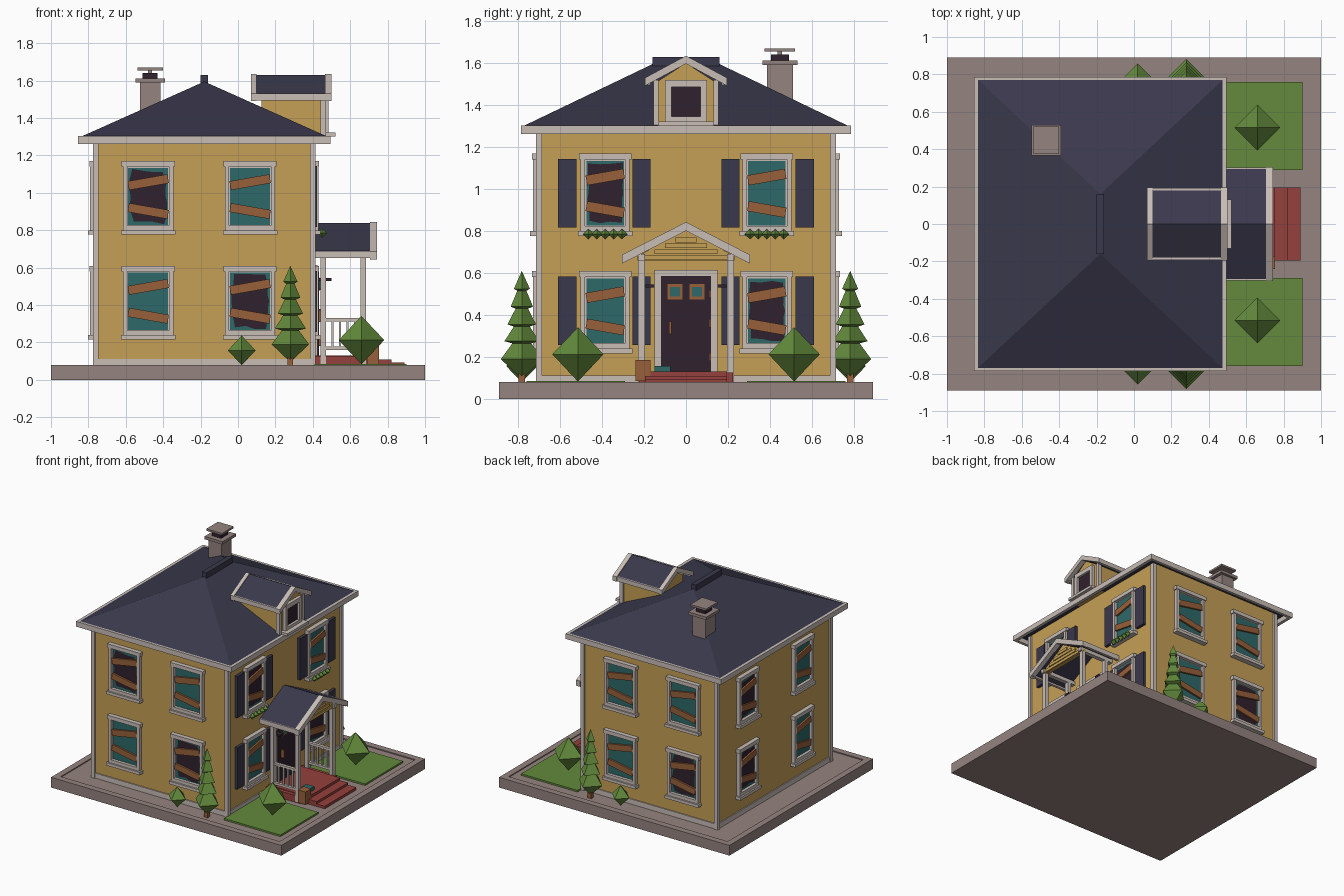
import bpy, bmesh, math, random
from mathutils import Matrix, Vector

if "Cube" in bpy.data.objects:
    bpy.data.objects.remove(bpy.data.objects["Cube"])

random.seed(4)
COL = {
    "mustard_wall": (0.56, 0.345, 0.092), "cream_trim": (0.58, 0.51, 0.47),
    "navy_slate": (0.042, 0.040, 0.072), "stone": (0.30, 0.228, 0.213),
    "leaf_green": (0.125, 0.255, 0.046), "brick_red": (0.30, 0.052, 0.045),
    "teal_glass": (0.027, 0.138, 0.138), "dark_plum": (0.030, 0.015, 0.026),
    "plank_brown": (0.31, 0.115, 0.042)}
MAT = {}
for n, c in COL.items():
    MAT[n] = bpy.data.materials.new(n)
    MAT[n].diffuse_color = (*c, 1)
WALL, TRIM, ROOF, STONE, LEAF, BRICK, GLASS, DARK, WOOD = COL
I = Matrix()


def finish(name, bm, mat, M=I):
    bmesh.ops.recalc_face_normals(bm, faces=bm.faces)
    me = bpy.data.meshes.new(name)
    bm.to_mesh(me)
    bm.free()
    me.transform(M)
    me.materials.append(MAT[mat])
    ob = bpy.data.objects.new(name, me)
    bpy.context.collection.objects.link(ob)
    return ob


def box(name, x0, x1, y0, y1, z0, z1, mat, M=I):
    bm = bmesh.new()
    bmesh.ops.create_cube(bm, size=1)
    for v in bm.verts:
        v.co = Vector(((x0 + x1) / 2 + v.co.x * (x1 - x0), (y0 + y1) / 2 + v.co.y * (y1 - y0),
                       (z0 + z1) / 2 + v.co.z * (z1 - z0)))
    return finish(name, bm, mat, M)


def prism(name, pts, a0, a1, mat, M=I):
    """Profile in (y, z), extruded along x."""
    bm = bmesh.new()
    f = bm.faces.new([bm.verts.new((a0, y, z)) for y, z in pts])
    ext = bmesh.ops.extrude_face_region(bm, geom=[f])["geom"]
    bmesh.ops.translate(bm, vec=(a1 - a0, 0, 0), verts=[e for e in ext if isinstance(e, bmesh.types.BMVert)])
    return finish(name, bm, mat, M)


def chevron(name, half, eave, apex, t, x0, x1, mat):
    prism(name, [(-half, eave), (0, apex), (half, eave), (half, eave - t), (0, apex - t), (-half, eave - t)],
          x0, x1, mat)


def spindle(name, x, y, rings, mat):
    """Four-sided turned shape with corners on the axes, from (radius, z) rings."""
    bm = bmesh.new()
    loops = [[bm.verts.new((x + r * math.cos(k * math.pi / 2), y + r * math.sin(k * math.pi / 2), z))
              for k in range(4)] for r, z in rings]
    for a, b in zip(loops, loops[1:]):
        for k in range(4):
            bm.faces.new((a[k], a[(k + 1) % 4], b[(k + 1) % 4], b[k]))
    bmesh.ops.remove_doubles(bm, verts=bm.verts, dist=1e-5)
    finish(name, bm, mat)


# Ground slab with shallow recess, and lawns
slab = box("slab", -1, 1, -.89, .89, 0, .08, STONE)
bm = bmesh.new()
bm.from_mesh(slab.data)
top = max(bm.faces, key=lambda f: f.calc_center_median().z)
bmesh.ops.inset_region(bm, faces=[top], thickness=.07)
low = bmesh.ops.extrude_face_region(bm, geom=[top])["geom"]
bmesh.ops.delete(bm, geom=[top], context="FACES_ONLY")
bmesh.ops.translate(bm, vec=(0, 0, -.008), verts=[e for e in low if isinstance(e, bmesh.types.BMVert)])
bm.to_mesh(slab.data)
bm.free()
for s in (-1, 1):
    y0, y1 = sorted((s * .29, s * .76))
    box("lawn", .41, .90, y0, y1, .06, .085, LEAF)

# House body, base board and corner boards
box("house_wall", -.76, .40, -.70, .70, .06, 1.30, WALL)
box("base_board", -.768, .408, -.708, .708, .06, .112, TRIM)
for cx in (-.76, .40):
    for cy in (-.70, .70):
        box("corner_board", cx - .015, cx + .015, cy - .015, cy + .015, .06, 1.29, TRIM)

# Hip roof, ridge cap and fascia ring
bm = bmesh.new()
e = [bm.verts.new((x, y, 1.30)) for x, y in ((-.84, -.775), (.48, -.775), (.48, .775), (-.84, .775))]
r = [bm.verts.new((-.18, y, 1.595)) for y in (-.16, .16)]
for f in ((e[0], e[1], r[0]), (e[1], e[2], r[1], r[0]), (e[2], e[3], r[1]), (e[3], e[0], r[0], r[1]), e[::-1]):
    bm.faces.new(f)
finish("hip_roof", bm, ROOF)
box("ridge_cap", -.20, -.16, -.16, .16, 1.57, 1.63, ROOF)
for s in (-1, 1):
    y0, y1 = sorted((s * .765, s * .787))
    box("eave_fascia", -.85, .495, y0, y1, 1.262, 1.303, TRIM)
    x0, x1 = sorted((-.18 + s * .65, -.18 + s * .675))
    box("eave_fascia_end", x0, x1, -.787, .787, 1.262, 1.303, TRIM)

# Chimney with cap, flue and rain plate
box("chimney", -.525, -.415, .385, .51, 1.35, 1.60, STONE)
box("chimney_cap", -.547, -.39, .365, .53, 1.59, 1.612, STONE)
box("flue", -.51, -.43, .405, .49, 1.61, 1.64, DARK)
box("flue_neck", -.48, -.46, .437, .457, 1.64, 1.66, STONE)
box("rain_plate", -.538, -.402, .375, .52, 1.655, 1.67, STONE)

# Dormer
prism("dormer_wall", [(-.14, 1.30), (-.14, 1.51), (0, 1.60), (.14, 1.51), (.14, 1.30)], .125, .46, WALL)
chevron("dormer_roof", .18, 1.53, 1.63, .03, .09, .475, ROOF)
for x0, x1 in ((.07, .10), (.465, .50)):
    chevron("dormer_gable_trim", .195, 1.53, 1.635, .038, x0, x1, TRIM)
for s in (-1, 1):
    y0, y1 = sorted((s * .17, s * .192))
    box("dormer_eave", .08, .49, y0, y1, 1.495, 1.53, TRIM)
    y0, y1 = sorted((s * .13, s * .155))
    box("dormer_corner", .44, .47, y0, y1, 1.30, 1.52, TRIM)
    y0, y1 = sorted((s * .07, s * .10))
    box("dormer_jamb", .455, .485, y0, y1, 1.32, 1.52, TRIM)
for z0, z1 in ((1.31, 1.345), (1.485, 1.52)):
    box("dormer_rail", .455, .485, -.10, .10, z0, z1, TRIM)
box("dormer_sill", .44, .52, -.13, .13, 1.302, 1.322, TRIM)
box("dormer_glass", .455, .466, -.075, .075, 1.34, 1.49, DARK)


# Boarded windows: local x runs along the wall, -y points out of it
def window(M, u, z, w, broken):
    W = M @ Matrix.Translation((u, 0, z))
    box("window_backing", -w, w, -.006, .01, -.17, .17, TRIM, W)
    box("window_glass", -w + .027, w - .027, -.010, .0, -.153, .153, GLASS, W)
    if broken:  # jagged dark hole
        bm = bmesh.new()
        vs = []
        for k in range(18):
            a = k * math.tau / 18
            c, s = math.cos(a), math.sin(a)
            d = min((w - .029) / max(abs(c), 1e-4), .151 / max(abs(s), 1e-4)) * random.uniform(.86, .99)
            vs.append(bm.verts.new((c * d, -.0125, s * d)))
        bm.faces.new(vs[::-1])
        finish("broken_pane", bm, DARK, W)
    for s in (-1, 1):
        a, b = sorted((s * w, s * (w - .022)))
        box("window_jamb", a, b, -.03, .0, -.17, .17, TRIM, W)
        P = W @ Matrix.Translation((0, 0, s * .077)) @ Matrix.Rotation(-s * math.radians(10), 4, "Y")
        box("window_plank", -w + .026, w - .026, -.026, -.012, -.024, .024, WOOD, P)
    box("window_head", -w - .008, w + .008, -.034, 0, .16, .19, TRIM, W)
    box("window_apron", -w, w, -.03, 0, -.185, -.155, TRIM, W)
    box("window_sill", -w - .012, w + .012, -.042, 0, -.203, -.18, TRIM, W)


def wall_frame(x, y, deg):
    return Matrix.Translation((x, y, 0)) @ Matrix.Rotation(math.radians(deg), 4, "Z")


RIGHT = wall_frame(.40, 0, 90)
UP, LOW = .98, .42
for M, w, spots in (
        (wall_frame(0, -.70, 0), .134, ((-.48, UP, 1), (.065, UP, 0), (-.48, LOW, 0), (.065, LOW, 1))),
        (RIGHT, .117, ((-.385, UP, 1), (.385, UP, 0), (-.385, LOW, 0), (.385, LOW, 1))),
        (wall_frame(0, .70, 180), .134, ((-.065, UP, 0), (.48, UP, 0), (-.065, LOW, 0), (.48, LOW, 1))),
        (wall_frame(-.76, 0, -90), .117, ((-.34, UP, 1), (.34, UP, 0), (-.34, LOW, 1), (.34, LOW, 0)))):
    for u, z, broken in spots:
        window(M, u, z, w, broken)

# Shutters and flower boxes on the door side
for s in (-1, 1):
    for z in (UP, LOW):
        for c in (.565, .212):
            box("shutter", s * c - .044, s * c + .044, -.022, 0, z - .163, z + .163, ROOF, RIGHT)
    for k in range(5):
        spindle("window_plant", .45, s * .385 + (k - 2) * .04, ((0, .76), (.026, .785), (0, .81)), LEAF)

# Door with two small panes, knob, hinges and lamps
box("door_frame", .39, .425, -.15, .15, .08, .615, TRIM)
box("door", .40, .432, -.12, .12, .12, .585, DARK)
for y in (-.053, .052):
    box("door_pane_frame", .42, .437, y - .036, y + .036, .475, .547, WOOD)
    box("door_pane", .43, .44, y - .024, y + .024, .488, .534, GLASS)
box("door_handle", .43, .455, -.082, -.070, .31, .37, WOOD)
for z in (.20, .36, .50):
    box("door_hinge", .43, .44, .11, .12, z - .02, z + .02, WOOD)
for s in (-1, 1):
    box("wall_lamp", .40, .50, s * .172 - .022, s * .172 + .022, .53, .545, DARK)

# Porch floor and steps
for x1, z1 in ((.75, .13), (.82, .11), (.89, .092)):
    box("brick_step", .40, x1, -.195, .195, .06, z1, BRICK)
box("porch_floor", .40, .70, -.225, .225, .06, .125, BRICK)
box("crate", .69, .755, -.24, -.17, .085, .185, WOOD)
box("parcel", .645, .715, -.15, -.075, .125, .156, GLASS)

# Porch posts, railings and roof
for s in (-1, 1):
    y = s * .212
    for x in (.455, .67):
        box("porch_post", x - .015, x + .015, y - .017, y + .017, .08, .69, TRIM)
    for z in (.17, .322):
        box("porch_rail", .455, .67, y - .012, y + .012, z - .009, z + .009, TRIM)
    for k in range(4):
        x = .505 + k * .04
        box("baluster", x - .006, x + .006, y - .006, y + .006, .17, .32, TRIM)
    box("porch_beam", .40, .70, y - .017, y + .017, .66, .69, TRIM)
    y0, y1 = sorted((s * .283, s * .303))
    box("porch_eave", .40, .735, y0, y1, .652, .69, TRIM)
chevron("porch_roof", .295, .69, .84, .03, .40, .715, ROOF)
chevron("porch_gable_trim", .305, .687, .843, .042, .705, .742, TRIM)
prism("porch_gable", [(-.23, .66), (-.23, .68), (0, .81), (.23, .68), (.23, .66)], .65, .68, WALL)
for k in range(4):
    h = .20 - k * .05
    box("gable_board", .675, .688, -h, h, .662 + k * .028, .684 + k * .028, WALL)

# Tiered trees and diamond bushes
tiers = [(0, .095), (.10, .19), (.045, .265), (.083, .275), (.038, .345), (.068, .355), (.03, .43),
         (.053, .44), (.022, .515), (.038, .525), (0, .61)]
for s in (-1, 1):
    spindle("tree", .28, s * .782, tiers, LEAF)
    box("tree_trunk", .265, .295, s * .782 - .015, s * .782 + .015, .07, .13, WOOD)
    spindle("small_bush", .02, s * .782, ((0, .08), (.075, .157), (0, .237)), LEAF)
    spindle("big_bush", .66, s * .515, ((0, .083), (.122, .213), (0, .342)), LEAF)

for m in bpy.data.materials:
    if m.users and not m.is_grease_pencil:
        m.use_nodes = True
        m.node_tree.nodes["Principled BSDF"].inputs["Base Color"].default_value = m.diffuse_color
